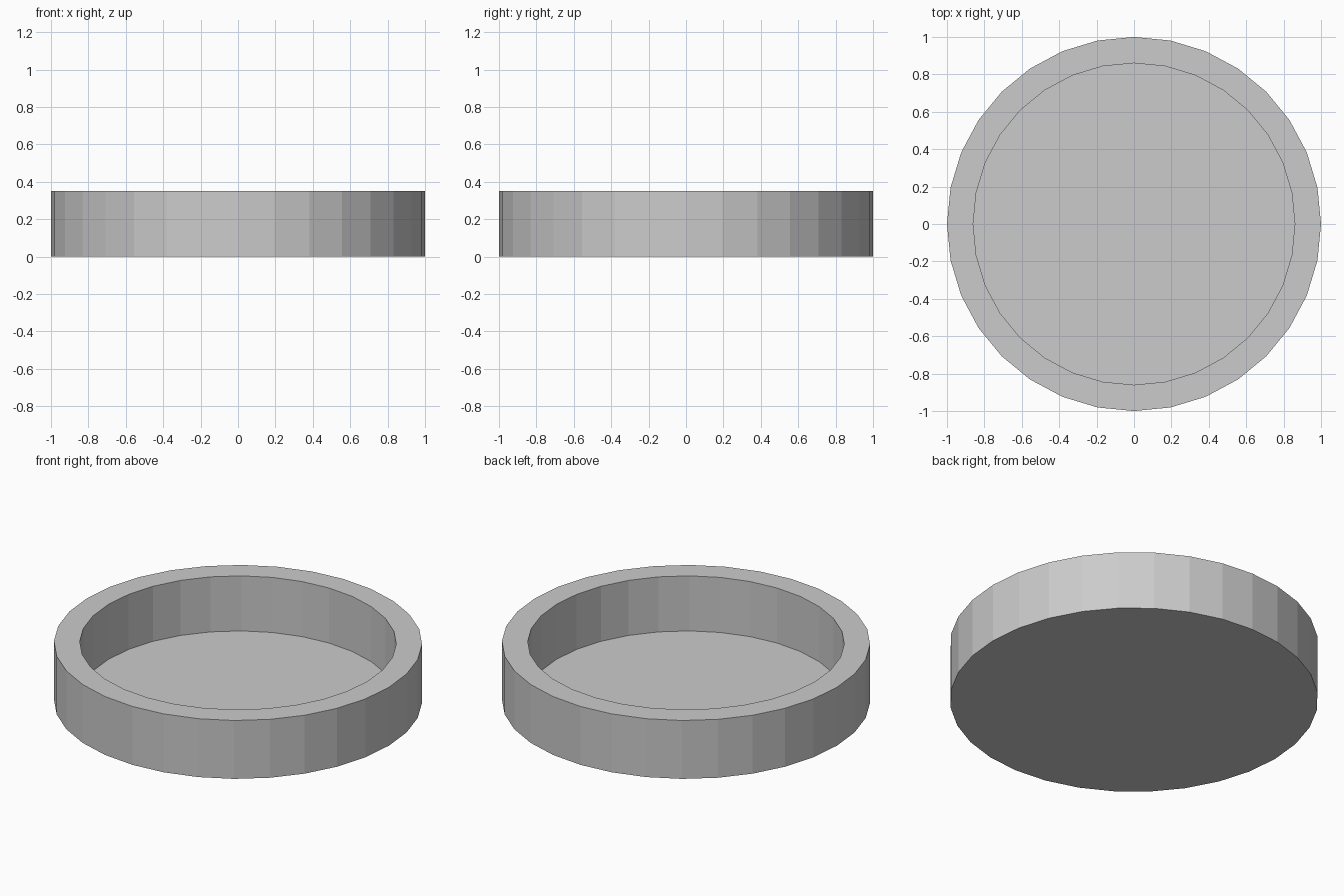
import bpy, bmesh, math

if "Cube" in bpy.data.objects:
    bpy.data.objects.remove(bpy.data.objects["Cube"])

SIDES = 32

def lathe(name, profile):
    """Revolve a closed (radius, z) profile into a faceted solid."""
    bm = bmesh.new()
    rings = []
    for r, z in profile:
        rings.append([bm.verts.new((r * math.cos(2 * math.pi * i / SIDES),
                                    r * math.sin(2 * math.pi * i / SIDES), z))
                      for i in range(SIDES)])
    for a, b in zip(rings, rings[1:]):
        for i in range(SIDES):
            j = (i + 1) % SIDES
            bm.faces.new((a[i], a[j], b[j], b[i]))
    # cap underside and inner floor
    bm.faces.new(rings[0][::-1])
    bm.faces.new(rings[-1])
    bmesh.ops.recalc_face_normals(bm, faces=bm.faces)
    mesh = bpy.data.meshes.new(name)
    bm.to_mesh(mesh)
    bm.free()
    obj = bpy.data.objects.new(name, mesh)
    bpy.context.collection.objects.link(obj)
    return obj

# Shallow round tray: outer wall, flat rim, inner wall, thin floor
lathe("round_tray", [(1.0, 0.0), (1.0, 0.35), (0.86, 0.35), (0.86, 0.02)])
